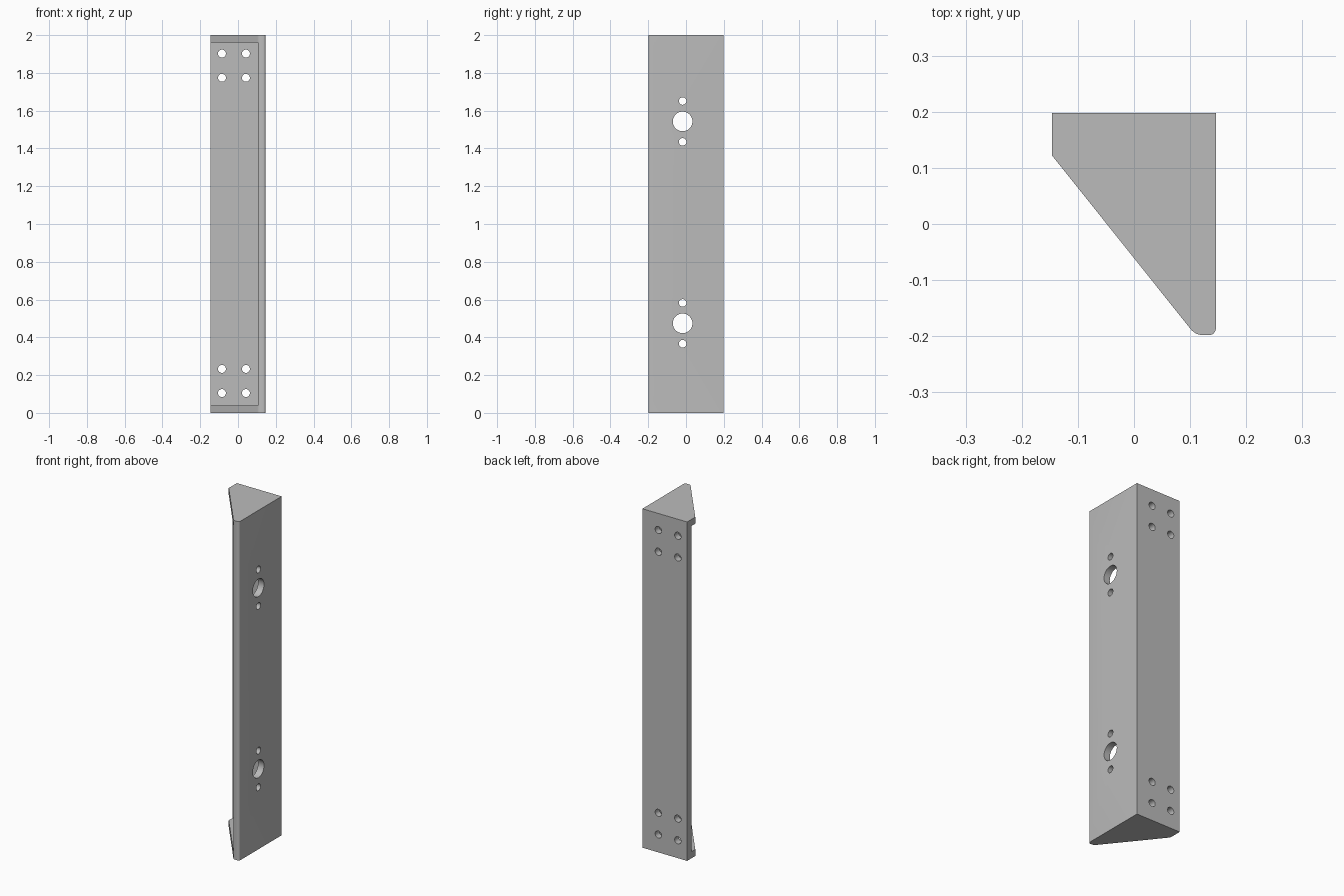
import bpy
import math
from mathutils import Matrix

cube = bpy.data.objects.get("Cube")
if cube:
    bpy.data.objects.remove(cube, do_unlink=True)

HX, HY, HEIGHT, WALL = 0.146, 0.198, 2.0, 0.039

steel = bpy.data.materials.new("plain_grey")
steel.use_nodes = True
grey = (0.5, 0.5, 0.5, 1)
steel.diffuse_color = grey
steel.node_tree.nodes["Principled BSDF"].inputs["Base Color"].default_value = grey


def arc(cx, cy, r, start, end, steps=6):
    """Points along an arc, angles in degrees."""
    angles = [math.radians(start + (end - start) * i / steps) for i in range(steps + 1)]
    return [(cx + r * math.cos(a), cy + r * math.sin(a)) for a in angles]


def prism(name, outline, z0, z1):
    """Closed prism from a counter-clockwise outline."""
    n = len(outline)
    verts = [(x, y, z) for z in (z0, z1) for x, y in outline]
    faces = [tuple(reversed(range(n))), tuple(range(n, 2 * n))]
    faces += [(i, (i + 1) % n, n + (i + 1) % n, n + i) for i in range(n)]
    mesh = bpy.data.meshes.new(name)
    mesh.from_pydata(verts, [], faces)
    mesh.materials.append(steel)
    obj = bpy.data.objects.new(name, mesh)
    bpy.context.collection.objects.link(obj)
    return obj


def hole(name, radius, axis, location):
    """Round cutter running along x or y."""
    obj = prism(name, arc(0, 0, radius, 0, 360, 32)[:-1], -WALL, WALL)
    turn = Matrix.Rotation(math.pi / 2, 4, "Y" if axis == "X" else "X")
    obj.data.transform(Matrix.Translation(location) @ turn)
    return obj


# Solid body: wedge section with a rounded front nose
nose_r, edge_r = 0.028, 0.012
slope = math.degrees(math.atan2(0.309, 0.246))
outline = [(HX, HY), (-HX, HY), (-HX, 0.122)]
outline += arc(0.123, -HY + nose_r, nose_r, 270 - slope, 270)
outline += arc(HX - edge_r, -HY + edge_r, edge_r, 270, 360)
bracket = prism("angle_bracket", outline, 0, HEIGHT)

# Cavity leaves a side wall, a back wall and two end gussets
inner_x, inner_y = HX - WALL, HY - WALL
cavity = [(-1, -1), (inner_x, -1), (inner_x, inner_y), (-1, inner_y)]
cutters = [prism("cavity_cutter", cavity, WALL, HEIGHT - WALL)]

# Four screw holes at each end of the back wall
for z in (0.105, 0.233, 1.774, 1.902):
    for x in (-0.085, 0.042):
        cutters.append(hole("back_hole_cutter", 0.021, "Y", (x, HY - WALL / 2, z)))

# Large hole between two small ones, twice on the side wall
for z in (0.474, 1.543):
    for dz, r in ((-0.108, 0.02), (0, 0.052), (0.108, 0.02)):
        cutters.append(hole("side_hole_cutter", r, "X", (HX - WALL / 2, -0.018, z + dz)))

bpy.ops.object.select_all(action="DESELECT")
bpy.context.view_layer.objects.active = bracket
bracket.select_set(True)
for cutter in cutters:
    cutter.hide_render = True
    mod = bracket.modifiers.new("cut", "BOOLEAN")
    mod.operation, mod.solver, mod.object = "DIFFERENCE", "EXACT", cutter
    bpy.ops.object.modifier_apply(modifier=mod.name)
for cutter in cutters:
    bpy.data.objects.remove(cutter, do_unlink=True)

bpy.ops.object.shade_smooth_by_angle(angle=math.radians(30))
